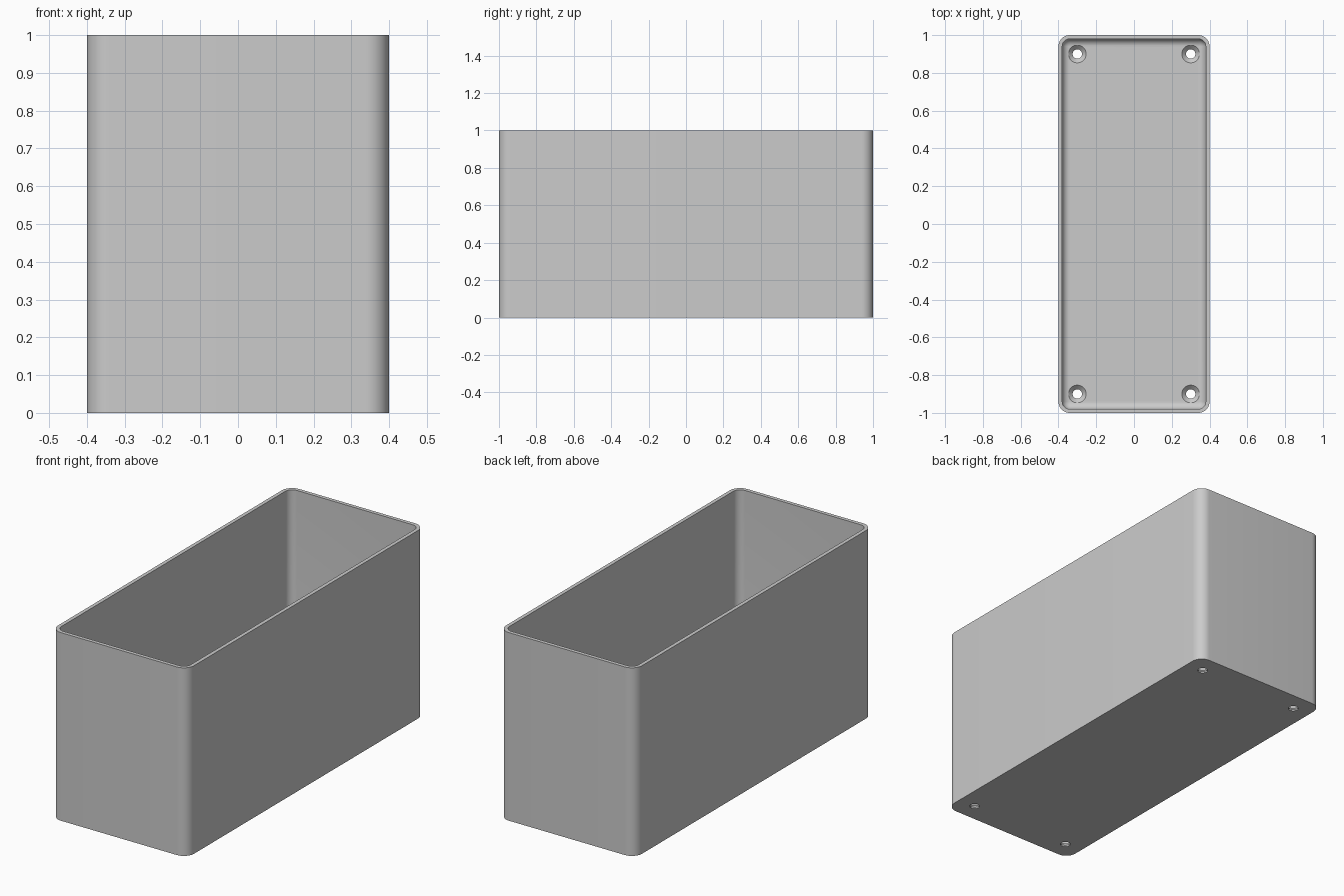
import bpy, bmesh
from math import cos, sin, pi

cube = bpy.data.objects.get("Cube")
if cube:
    bpy.data.objects.remove(cube, do_unlink=True)

HX, HY, HEIGHT = 0.4, 1.0, 1.0
CORNER, WALL, FLOOR = 0.06, 0.02, 0.03
FILLET = CORNER - WALL
HOLE, SINK = 0.025, 0.047

grey = bpy.data.materials.new("light grey")
grey.use_nodes = True
colour = (0.6, 0.6, 0.6, 1)
grey.diffuse_color = colour
grey.node_tree.nodes["Principled BSDF"].inputs["Base Color"].default_value = colour


def rounded_ring(bm, hx, hy, radius, z, cx=0, cy=0, steps=12):
    """Closed loop of vertices around a rounded rectangle."""
    ring = []
    for quarter, (sx, sy) in enumerate([(1, 1), (-1, 1), (-1, -1), (1, -1)]):
        for i in range(steps + 1):
            a = (quarter + i / steps) * pi / 2
            ring.append(bm.verts.new((cx + sx * (hx - radius) + radius * cos(a),
                                      cy + sy * (hy - radius) + radius * sin(a), z)))
    return ring


def loft(bm, rings):
    """Skin successive rings and cap both ends."""
    for low, high in zip(rings, rings[1:]):
        for i in range(len(low)):
            j = (i + 1) % len(low)
            bm.faces.new((low[i], low[j], high[j], high[i]))
    bm.faces.new(rings[0][::-1])
    bm.faces.new(rings[-1])


def finish(bm, name):
    bmesh.ops.remove_doubles(bm, verts=bm.verts, dist=1e-5)
    bmesh.ops.recalc_face_normals(bm, faces=bm.faces)
    mesh = bpy.data.meshes.new(name)
    bm.to_mesh(mesh)
    bm.free()
    mesh.materials.append(grey)
    obj = bpy.data.objects.new(name, mesh)
    bpy.context.collection.objects.link(obj)
    return obj


# Open box: outer wall, rim, inner wall and rounded inner floor edge
section = [(0, 0), (0, HEIGHT), (WALL, HEIGHT)]
for k in range(9):
    a = k / 8 * pi / 2
    section.append((WALL + FILLET * (1 - cos(a)), FLOOR + FILLET * (1 - sin(a))))
bm = bmesh.new()
loft(bm, [rounded_ring(bm, HX - d, HY - d, CORNER - d, z) for d, z in section])
box = finish(bm, "open_box")

# Countersunk screw holes through the floor
bm = bmesh.new()
bore = [(HOLE, -0.05), (HOLE, FLOOR - (SINK - HOLE)), (SINK, FLOOR), (SINK, 0.1)]
for x in (-0.3, 0.3):
    for y in (-0.9, 0.9):
        loft(bm, [rounded_ring(bm, r, r, r, z, x, y, 8) for r, z in bore])
cutter = finish(bm, "screw_hole_cutter")
cutter.hide_render = True

cut = box.modifiers.new("screw_holes", "BOOLEAN")
cut.operation = "DIFFERENCE"
cut.solver = "EXACT"
cut.object = cutter

bpy.ops.object.select_all(action="DESELECT")
box.select_set(True)
bpy.context.view_layer.objects.active = box
bpy.ops.object.modifier_apply(modifier=cut.name)
bpy.data.objects.remove(cutter, do_unlink=True)
bpy.ops.object.shade_smooth_by_angle(angle=pi / 6)
